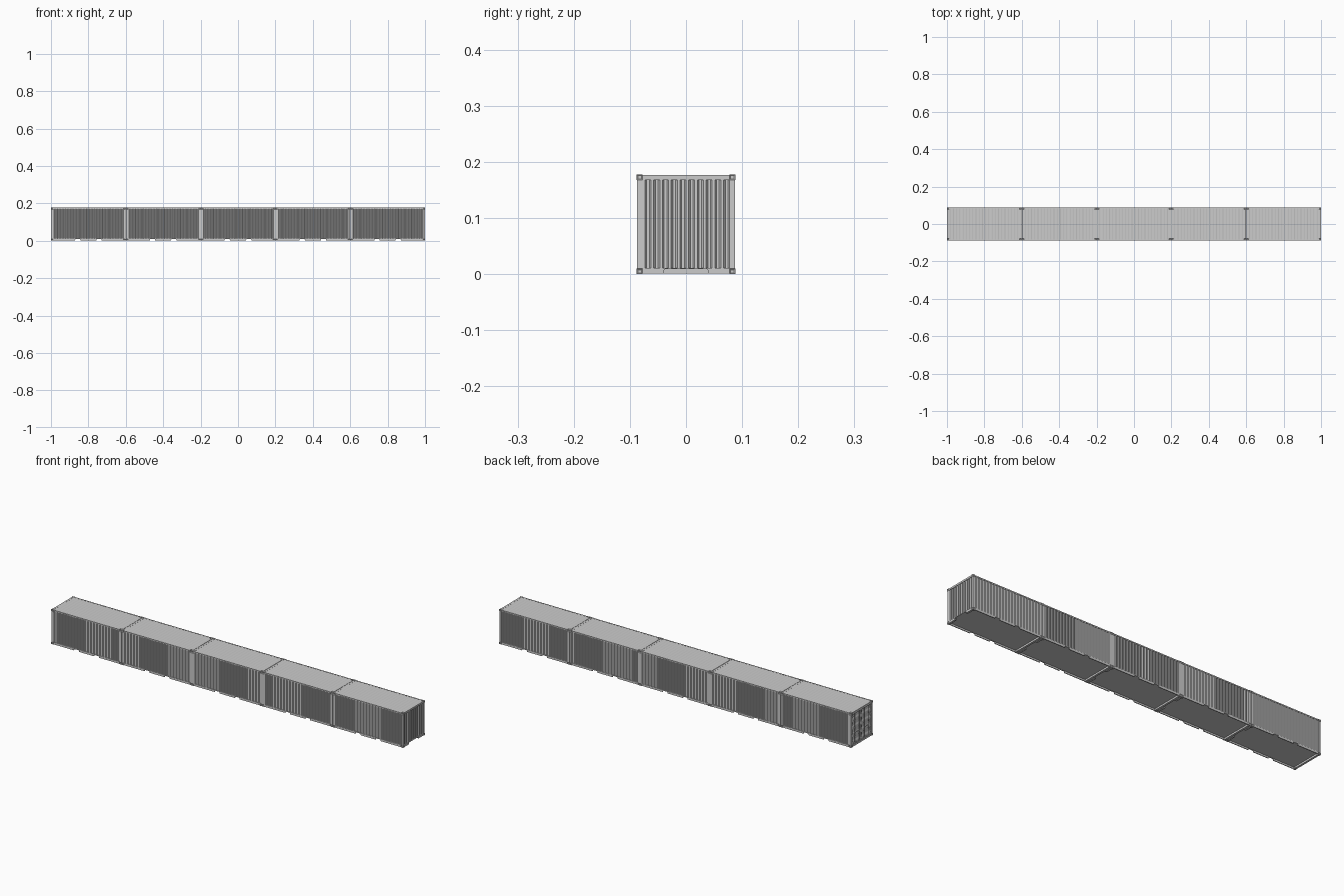
import bpy, bmesh
from math import pi
from mathutils import Matrix, Vector

if "Cube" in bpy.data.objects:
    bpy.data.objects.remove(bpy.data.objects["Cube"])

COUNT, PITCH = 5, 0.4      # five containers in a row
FIRST = -0.8               # centre of the first container


def finish(name, bm):
    """Turn a one-container part into an object repeated along the row."""
    bmesh.ops.recalc_face_normals(bm, faces=bm.faces)
    me = bpy.data.meshes.new(name)
    bm.to_mesh(me)
    bm.free()
    ob = bpy.data.objects.new(name, me)
    bpy.context.collection.objects.link(ob)
    ob.location.x = FIRST
    arr = ob.modifiers.new("row", 'ARRAY')
    arr.count = COUNT
    arr.use_relative_offset = False
    arr.use_constant_offset = True
    arr.constant_offset_displace = (PITCH, 0, 0)
    return ob


def box(bm, x0, x1, y0, y1, z0, z1):
    m = Matrix.Translation(((x0 + x1) / 2, (y0 + y1) / 2, (z0 + z1) / 2))
    m = m @ Matrix.Diagonal((abs(x1 - x0), abs(y1 - y0), abs(z1 - z0), 1))
    return bmesh.ops.create_cube(bm, size=1, matrix=m)['verts']


def prism(bm, pts, shift):
    """Extrude a closed 3D outline along a vector."""
    f = bm.faces.new([bm.verts.new(p) for p in pts])
    ext = bmesh.ops.extrude_face_region(bm, geom=[f], use_keep_orig=True)['geom']
    vs = [g for g in ext if isinstance(g, bmesh.types.BMVert)]
    bmesh.ops.translate(bm, verts=vs, vec=shift)


def waves(a, b, n, outer, inner):
    """Trapezoid corrugation profile as (along, depth) pairs."""
    p = (b - a) / n
    pts = []
    for i in range(n):
        s = a + i * p
        pts += [(s, outer), (s + .3 * p, outer), (s + .5 * p, inner), (s + .8 * p, inner)]
    return pts + [(b, outer)]


def sheet(bm, pts, shift):
    """Sweep an open 3D profile along a vector."""
    rows = [(bm.verts.new(p), bm.verts.new(Vector(p) + Vector(shift))) for p in pts]
    for (a, b), (c, d) in zip(rows, rows[1:]):
        bm.faces.new((a, c, d, b))


# Corner castings with recessed openings on the faces
bm = bmesh.new()
for sx in (-1, 1):
    for sy in (-1, 1):
        for z0 in (0, .168):
            box(bm, sx * .188, sx * .2, sy * .0772, sy * .088, z0, z0 + .01)
bmesh.ops.recalc_face_normals(bm, faces=bm.faces)
bmesh.ops.inset_individual(bm, faces=bm.faces[:], thickness=.003, depth=-.0018)
finish("corner_castings", bm)

# Corner posts
bm = bmesh.new()
for sx in (-1, 1):
    for sy in (-1, 1):
        box(bm, sx * .189, sx * .1992, sy * .0775, sy * .0872, .01, .168)
finish("corner_posts", bm)

# Top side rails and end headers
bm = bmesh.new()
for s in (-1, 1):
    box(bm, -.188, .188, s * .0835, s * .0872, .171, .177)
    box(bm, s * .189, s * .1992, -.0772, .0772, .168, .177)
finish("top_rails", bm)

# Bottom side rails with open forklift pockets
bm = bmesh.new()
low, high, roof_z = .001, .012, .0085
outline = [(-.188, low)]
for c in (-.057, .057):
    outline += [(c - .014, low), (c - .014, .0065), (c - .012, roof_z),
                (c + .012, roof_z), (c + .014, .0065), (c + .014, low)]
outline += [(.188, low), (.188, high), (-.188, high)]
for s in (-1, 1):
    prism(bm, [(x, s * .0872, z) for x, z in outline], (0, -s * .004, 0))
finish("bottom_side_rails", bm)

# End sills: plain below the doors, notched below the end wall
bm = bmesh.new()
box(bm, -.1992, -.189, -.0772, .0772, .001, .011)
notch = [(-.0772, .001), (-.039, .001), (-.039, .0075), (-.037, .0093), (.037, .0093),
         (.039, .0075), (.039, .001), (.0772, .001), (.0772, .0115), (-.0772, .0115)]
prism(bm, [(.1992, y, z) for y, z in notch], (-.0102, 0, 0))
finish("end_sills", bm)

# Corrugated side walls
bm = bmesh.new()
for s in (-1, 1):
    sheet(bm, [(x, s * y, .0115) for x, y in waves(-.1892, .1892, 22, .0867, .0838)],
          (0, 0, .16))
finish("side_walls", bm)

# Corrugated end wall
bm = bmesh.new()
sheet(bm, [(x, y, .011) for y, x in waves(-.0778, .0778, 10, .1975, .1935)], (0, 0, .1575))
finish("end_wall", bm)

# Shallow corrugated roof
bm = bmesh.new()
sheet(bm, [(x, -.0836, z) for x, z in waves(-.1892, .1892, 22, .1766, .1755)],
      (0, .1672, 0))
finish("roof", bm)

# Floor
bm = bmesh.new()
box(bm, -.1895, .1895, -.0834, .0834, .0095, .0118)
finish("floor", bm)

# Door leaves: horizontally ribbed sheets inside frames
bm = bmesh.new()
for s in (-1, 1):
    a, b = s * .0006, s * .0772
    sheet(bm, [(-x, a, z) for z, x in waves(.0115, .1675, 4, .1965, .1935)],
          (0, b - a, 0))
    for y0, y1 in ((s * .0006, s * .0046), (s * .0732, s * .0772)):
        box(bm, -.1975, -.193, y0, y1, .0115, .1675)
    for z in (.0115, .1635):
        box(bm, -.1975, -.193, a, b, z, z + .004)
finish("doors", bm)

# Door locking bars
bm = bmesh.new()
for y in (-.056, -.02, .02, .056):
    bmesh.ops.create_cone(bm, cap_ends=True, segments=10, radius1=.0011, radius2=.0011,
                          depth=.164, matrix=Matrix.Translation((-.1984, y, .0895)))
bars = finish("locking_bars", bm)
for p in bars.data.polygons:
    p.use_smooth = len(p.vertices) == 4

# Bar brackets, handles and hinges
bm = bmesh.new()
for y in (-.056, -.02, .02, .056):
    for z in (.009, .05, .09, .13, .17):
        box(bm, -.1996, -.1965, y - .003, y + .003, z - .002, z + .002)
    s = 1 if y > 0 else -1
    box(bm, -.1997, -.1987, y, y + s * .018 if abs(y) < .03 else y - s * .018, .066, .068)
for s in (-1, 1):
    for z in (.025, .065, .115, .155):
        box(bm, -.1997, -.1965, s * .07, s * .08, z - .002, z + .002)
finish("door_hardware", bm)
